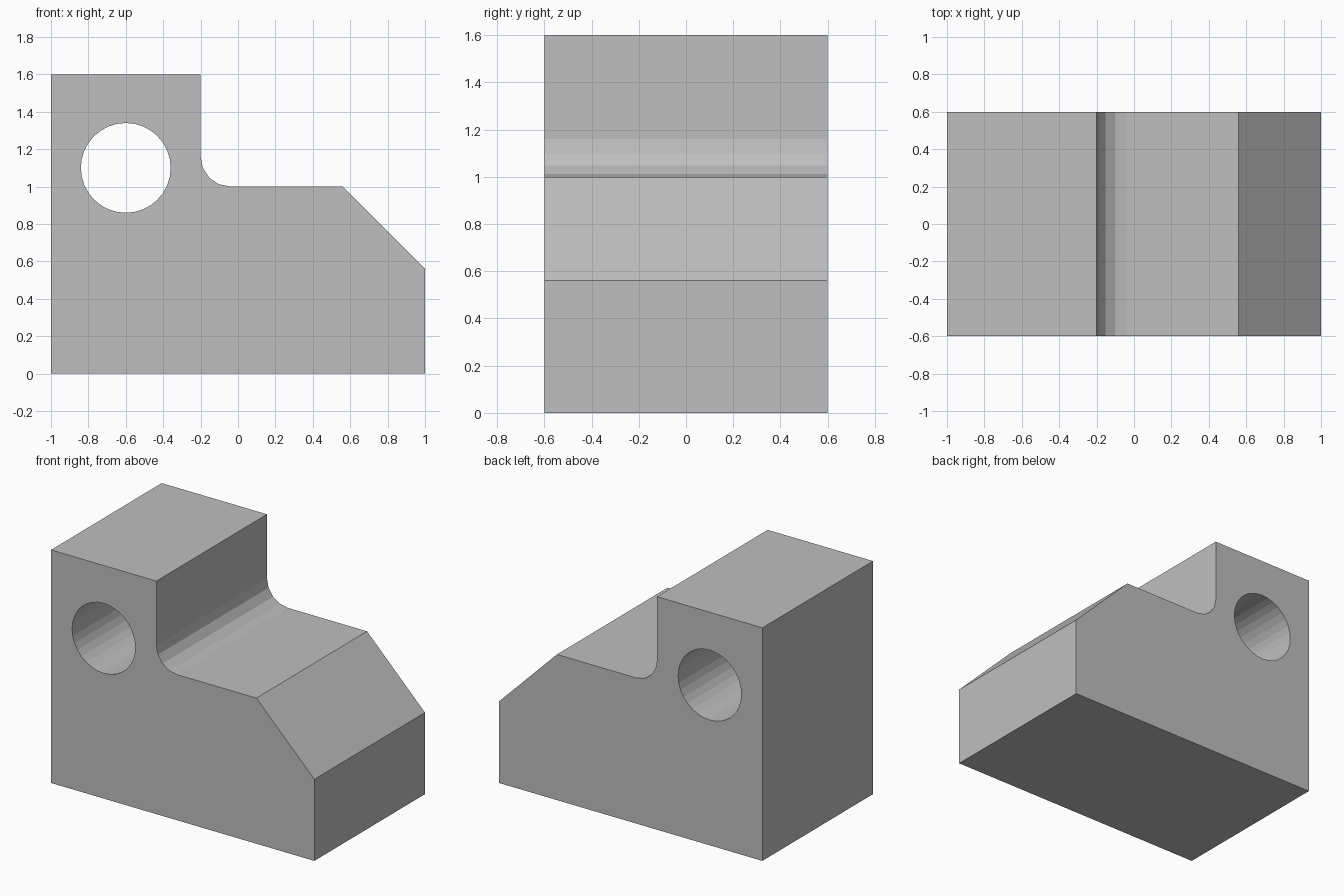
import bpy
import bmesh
from math import sin, cos, pi

WIDTH = 1.2
FILLET = 0.16

if "Cube" in bpy.data.objects:
    bpy.data.objects.remove(bpy.data.objects["Cube"], do_unlink=True)

grey = bpy.data.materials.new("plain grey")
grey.use_nodes = True
grey.diffuse_color = (0.52, 0.52, 0.52, 1)
grey.node_tree.nodes["Principled BSDF"].inputs["Base Color"].default_value = grey.diffuse_color


def extrude_profile(name, points):
    """Extrude an x-z outline along y, centred on y = 0."""
    bm = bmesh.new()
    face = bm.faces.new([bm.verts.new((x, -WIDTH / 2, z)) for x, z in points])
    result = bmesh.ops.extrude_face_region(bm, geom=[face])
    moved = [v for v in result["geom"] if isinstance(v, bmesh.types.BMVert)]
    bmesh.ops.translate(bm, verts=moved, vec=(0, WIDTH, 0))
    bmesh.ops.recalc_face_normals(bm, faces=bm.faces)
    mesh = bpy.data.meshes.new(name)
    bm.to_mesh(mesh)
    bm.free()
    mesh.materials.append(grey)
    obj = bpy.data.objects.new(name, mesh)
    bpy.context.collection.objects.link(obj)
    return obj


# Stepped block: chamfered low end, filleted inner corner, tall end
fillet = [(-0.2 + FILLET - FILLET * sin(i * pi / 8),
           1 + FILLET - FILLET * cos(i * pi / 8)) for i in range(5)]
outline = [(-1, 0), (1, 0), (1, 0.56), (0.56, 1)] + fillet + [(-0.2, 1.6), (-1, 1.6)]
block = extrude_profile("stepped_block", outline)

# Round through hole
bpy.ops.mesh.primitive_cylinder_add(vertices=32, radius=0.24, depth=2 * WIDTH,
                                    location=(-0.6, 0, 1.1), rotation=(pi / 2, 0, 0))
cutter = bpy.context.object
cutter.name = "hole_cutter"
cutter.hide_render = True
cutter.data.materials.append(grey)
cut = block.modifiers.new("hole", "BOOLEAN")
cut.operation = "DIFFERENCE"
cut.solver = "EXACT"
cut.object = cutter
bpy.context.view_layer.objects.active = block
bpy.ops.object.modifier_apply(modifier=cut.name)
bpy.data.objects.remove(cutter, do_unlink=True)
